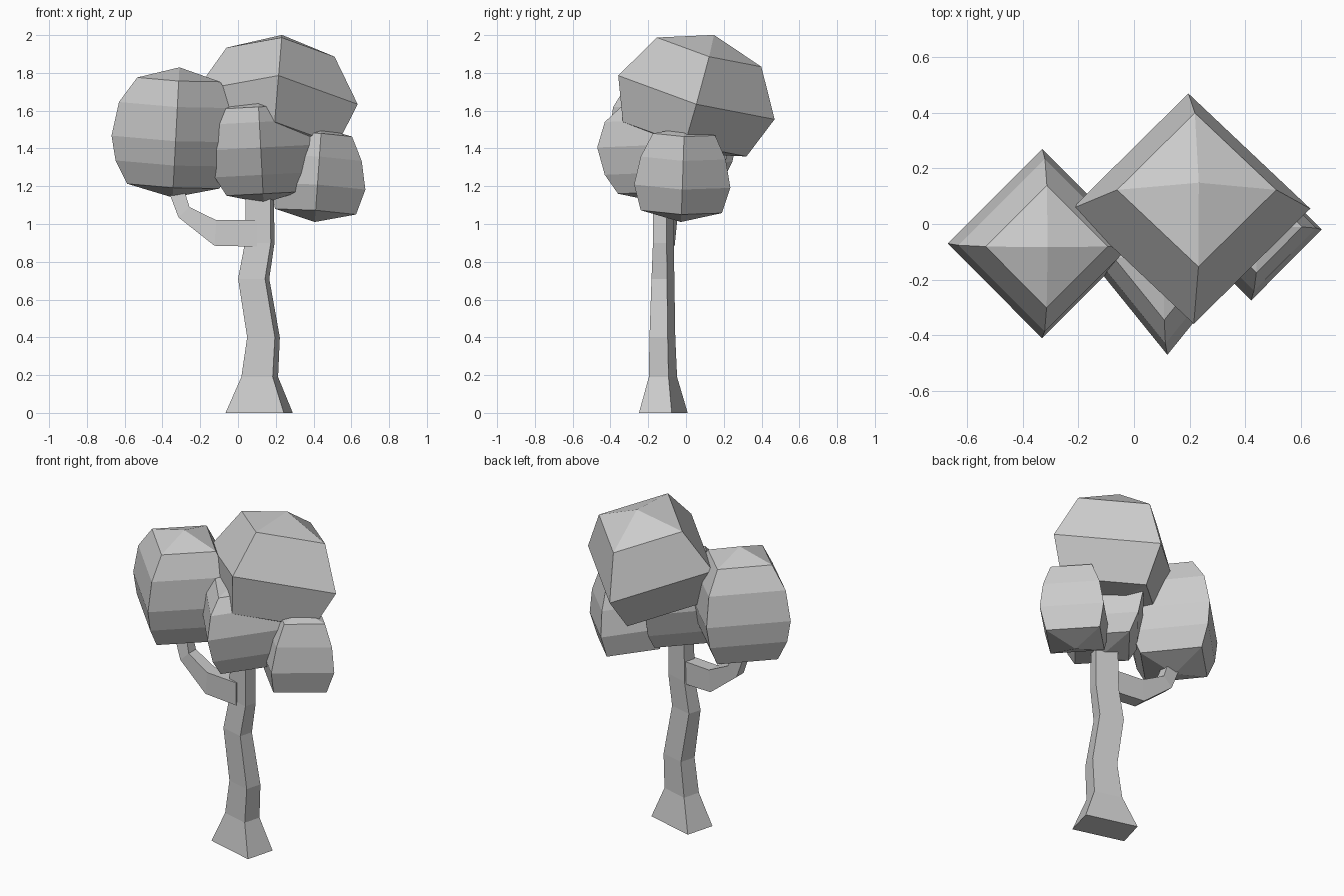
import bpy, bmesh
from math import radians, cos, sin, pi
from mathutils import Vector, Euler

if "Cube" in bpy.data.objects:
    bpy.data.objects.remove(bpy.data.objects["Cube"])


def loft(name, loops):
    """Skin a list of point loops; a one-point loop is a pole, open ends are capped."""
    bm = bmesh.new()
    rows = [[bm.verts.new(p) for p in loop] for loop in loops]
    for a, b in zip(rows, rows[1:]):
        n = max(len(a), len(b))
        for i in range(n):
            j = (i + 1) % n
            quad = [a[i % len(a)], a[j % len(a)], b[j % len(b)], b[i % len(b)]]
            bm.faces.new(list(dict.fromkeys(quad)))
    for end in (rows[0], rows[-1]):
        if len(end) > 2:
            bm.faces.new(end)
    bmesh.ops.recalc_face_normals(bm, faces=bm.faces)
    mesh = bpy.data.meshes.new(name)
    bm.to_mesh(mesh)
    bm.free()
    obj = bpy.data.objects.new(name, mesh)
    bpy.context.collection.objects.link(obj)
    return obj


def crown(name, centre, tilt, rings, sx=1.0):
    """Four-sided leaf clump: rings of (radius, height), corners on the x and y axes."""
    rot = Euler([radians(t) for t in (*tilt, 0)]).to_matrix()
    loops = []
    for r, h in rings:
        angles = [k * pi / 2 for k in range(4)] if r else [0]
        loops.append([Vector(centre) + rot @ Vector((r * sx * cos(a), r * sin(a), h))
                      for a in angles])
    return loft(name, loops)


# Trunk: rectangular section turned about 15 degrees (x, y, z, width, depth)
turn = Euler((0, 0, radians(-15.3))).to_matrix()
corners = [(-.5, -.5), (.5, -.5), (.5, .5), (-.5, .5)]
trunk = [(.112, -.12, 0, .32, .18), (.115, -.122, .19, .172, .108),
         (.135, -.125, .40, .152, .10), (.083, -.122, .71, .148, .085),
         (.115, -.12, .90, .142, .075), (.116, -.12, 1.3, .13, .07)]
loft("trunk", [[Vector((x, y, z)) + turn @ Vector((w * u, d * v, 0)) for u, v in corners]
               for x, y, z, w, d in trunk])

# Side branch: lower point, upper point (x, z), middle y and depth
branch = [(.10, .88, .10, 1.02, -.12, .08), (-.125, .885, -.115, 1.02, -.10, .08),
          (-.315, 1.035, -.257, 1.09, -.08, .07), (-.37, 1.18, -.285, 1.18, -.07, .06)]
loft("side_branch", [[(x0, y - d / 2, z0), (x1, y - d / 2, z1),
                      (x1, y + d / 2, z1), (x0, y + d / 2, z0)]
                     for x0, z0, x1, z1, y, d in branch])

# Leaf clumps
crown("large_top_crown", (.205, .055, 1.67), (-15.7, 4.8),
      [(0, -.31), (.34, -.23), (.43, 0), (.287, .25), (0, .345)])
crown("left_crown", (-.33, -.07, 1.45), (2, 3),
      [(0, -.31), (.245, -.25), (.312, -.13), (.34, 0),
       (.31, .18), (.22, .315), (0, .38)])
crown("middle_crown", (.12, -.12, 1.405), (0, -3),
      [(0, -.295), (.24, -.245), (.31, -.145), (.35, 0),
       (.31, .135), (.225, .215), (0, .26)], sx=.81)
crown("right_crown", (.42, -.02, 1.20), (-2, 4),
      [(0, -.19), (.215, -.135), (.255, 0), (.225, .15), (.165, .275), (0, .31)])
